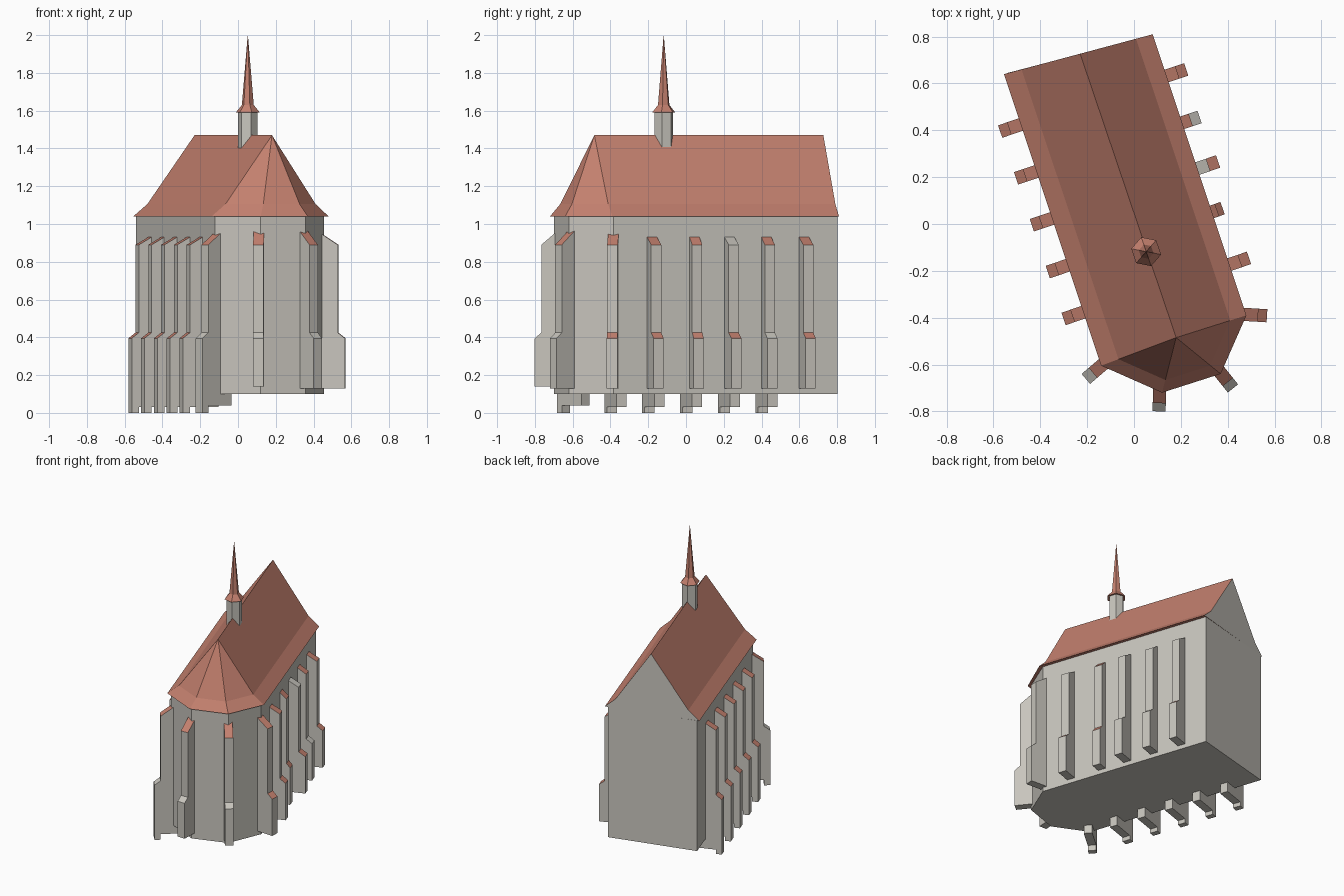
import bpy
import bmesh
from math import cos, sin, radians
from mathutils import Vector

default = bpy.data.objects.get("Cube")
if default:
    bpy.data.objects.remove(default, do_unlink=True)


def material(name, color):
    m = bpy.data.materials.new(name)
    m.use_nodes = True
    m.diffuse_color = color
    bsdf = next(n for n in m.node_tree.nodes if n.type == 'BSDF_PRINCIPLED')
    bsdf.inputs["Base Color"].default_value = color
    bsdf.inputs["Roughness"].default_value = 0.9
    return m


STONE = material("pale stone", (0.58, 0.56, 0.51, 1))
TILE = material("red tile", (0.56, 0.22, 0.16, 1))


def finish(name, bm, rule):
    """Turn a bmesh into an object; rule(face) is True where it is tiled."""
    bmesh.ops.recalc_face_normals(bm, faces=bm.faces)
    bm.normal_update()
    for f in bm.faces:
        f.material_index = int(rule(f))
    mesh = bpy.data.meshes.new(name)
    bm.to_mesh(mesh)
    bm.free()
    mesh.materials.append(STONE)
    mesh.materials.append(TILE)
    ob = bpy.data.objects.new(name, mesh)
    bpy.context.collection.objects.link(ob)
    return ob


def loft(bm, rings):
    """Closed solid through rings of equal point count."""
    rows = [[bm.verts.new(p) for p in ring] for ring in rings]
    n = len(rows[0])
    for a, b in zip(rows, rows[1:]):
        for i in range(n):
            j = (i + 1) % n
            bm.faces.new((a[i], a[j], b[j], b[i]))
    bm.faces.new(rows[0])
    bm.faces.new(rows[-1])


# Walls: nave with three-sided apse
WALL = [(-0.54, 0.645), (-0.122, -0.59), (0.12, -0.70),
        (0.357, -0.62), (0.455, -0.385), (0.06, 0.802)]
bm = bmesh.new()
loft(bm, [[(x, y, z) for x, y in WALL] for z in (0.10, 1.04)])
finish("walls", bm, lambda f: False)

# Main roof: flared eaves, hipped over the apse, stone gable at the back
EAVE = [(-0.555, 0.64), (-0.14, -0.605), (0.12, -0.72),
        (0.37, -0.64), (0.48, -0.39), (0.08, 0.81)]
ridge_back, ridge_front = Vector((-0.23, 0.727, 1.47)), Vector((0.18, -0.485, 1.47))
bm = bmesh.new()
eave = [bm.verts.new((x, y, 1.04)) for x, y in EAVE]
top_b, top_f = bm.verts.new(ridge_back), bm.verts.new(ridge_front)
apex = [top_b] + [top_f] * 4 + [top_b]
kink = []
for e, a in zip(eave, apex):
    p = e.co.lerp(a.co, 0.23)
    p.z = 1.105
    kink.append(bm.verts.new(p))
for i in range(5):
    bm.faces.new((eave[i], eave[i + 1], kink[i + 1], kink[i]))
    upper = [kink[i], kink[i + 1], apex[i + 1]]
    if apex[i] is not apex[i + 1]:
        upper.append(apex[i])
    bm.faces.new(upper)
bm.faces.new((eave[0], kink[0], top_b, kink[5], eave[5]))
bm.faces.new(eave)
finish("main_roof", bm, lambda f: abs(f.normal.z) > 0.1)


# Buttresses: tall inner stage and low outer stage, each with a sloped cap
def stage(name, base, out, profile, tiled):
    out = Vector((out[0], out[1], 0)).normalized()
    side = Vector((-out.y, out.x, 0)) * 0.028
    origin = Vector((base[0], base[1], 0))
    bm = bmesh.new()
    loft(bm, [[origin + out * d + side * s + Vector((0, 0, z)) for d, z in profile]
              for s in (-1, 1)])
    finish(name, bm, lambda f: tiled and f.normal.z > 0.2)


def buttress(name, base, out, near=0.07, far=0.11, foot=(0.13, 0.13),
             peak=0.93, tiles=(True, True)):
    back = -0.09
    slope = (peak - 0.89) / near
    stage(name + "_upper", base, out,
          [(back, foot[0]), (near, foot[0]), (near, 0.89), (back, 0.89 + slope * (near - back))],
          tiles[0])
    stage(name + "_lower", base, out,
          [(near, foot[1]), (far, foot[1]), (far, 0.395), (near, 0.425)], tiles[1])


def on_wall(a, b, y):
    t = (y - a[1]) / (b[1] - a[1])
    return a[0] + (b[0] - a[0]) * t, y


DEEP = (0.03, 0.0)
for i in range(5):
    buttress(f"right_buttress_{i + 1}", on_wall(WALL[0], WALL[1], 0.43 - 0.2 * i),
             (-0.947, -0.321), foot=DEEP)

# y on wall, inner depth, outer depth, tiled caps
LEFT = [(0.625, 0.07, 0.11, (True, True)), (0.425, 0.06, 0.10, (True, False)),
        (0.23, 0.07, 0.115, (False, True)), (0.045, 0.045, 0.07, (True, True)),
        (-0.18, 0.07, 0.11, (True, True))]
for i, (y, near, far, tiles) in enumerate(LEFT):
    buttress(f"left_buttress_{i + 1}", on_wall(WALL[5], WALL[4], y),
             (0.947, 0.321), near, far, tiles=tiles)

bare = (True, False)
buttress("apse_buttress_right", WALL[1], (-0.76, -0.65), 0.07, 0.11, (0.04, 0.0), 0.94, bare)
buttress("apse_buttress_front", (0.11, -0.695), (-0.03, -1), 0.07, 0.105, (0.14, 0.14), 0.95, bare)
buttress("apse_buttress_front_left", WALL[3], (0.62, -0.78), 0.07, 0.105, peak=0.95, tiles=bare)
buttress("apse_buttress_left", WALL[4], (1, -0.06), 0.075, 0.113, peak=0.94)


# Ridge turret with a hexagonal spire
def hexagon(r, z):
    return [(0.052 + r * cos(radians(60 * i - 11)), -0.118 + r * sin(radians(60 * i - 11)), z)
            for i in range(6)]


bm = bmesh.new()
loft(bm, [hexagon(0.052, 1.36), hexagon(0.052, 1.595)])
finish("turret", bm, lambda f: False)

bm = bmesh.new()
loft(bm, [hexagon(0.065, 1.59), hexagon(0.032, 1.63), hexagon(0.001, 1.995)])
finish("spire", bm, lambda f: True)
